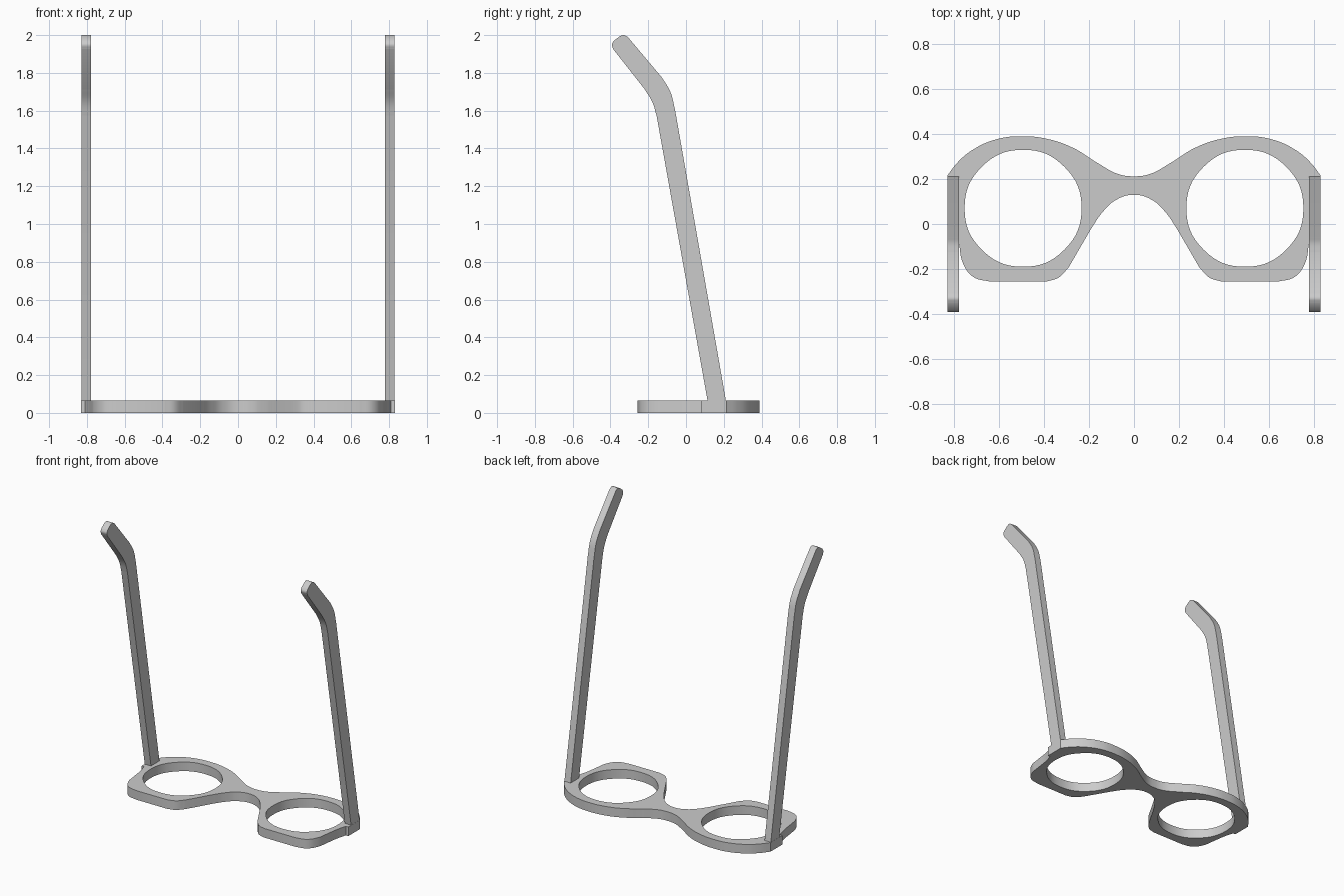
import bpy
from math import sin, cos, tau, pi

cube = bpy.data.objects.get("Cube")
if cube:
    bpy.data.objects.remove(cube, do_unlink=True)

grey = bpy.data.materials.new("plain grey")
grey.use_nodes = True
color = (0.6, 0.6, 0.6, 1)
grey.diffuse_color = color
grey.node_tree.nodes["Principled BSDF"].inputs["Base Color"].default_value = color


def plate(name, outlines, thickness, location, rotation=(0, 0, 0)):
    """Extruded flat shape; points flagged 'V' are corners, the rest are smooth."""
    curve = bpy.data.curves.new(name, "CURVE")
    curve.dimensions = "2D"
    curve.fill_mode = "BOTH"
    curve.extrude = thickness / 2
    curve.resolution_u = 8
    for points in outlines:
        spline = curve.splines.new("BEZIER")
        spline.bezier_points.add(len(points) - 1)
        spline.use_cyclic_u = True
        for bp, p in zip(spline.bezier_points, points):
            bp.co = (p[0], p[1], 0)
            kind = "VECTOR" if len(p) > 2 else "AUTO"
            bp.handle_left_type = bp.handle_right_type = kind
    obj = bpy.data.objects.new(name, curve)
    bpy.context.collection.objects.link(obj)
    obj.location, obj.rotation_euler = location, rotation
    bpy.ops.object.select_all(action="DESELECT")
    obj.select_set(True)
    bpy.context.view_layer.objects.active = obj
    bpy.ops.object.convert(target="MESH")
    obj = bpy.context.object
    obj.data.materials.clear()
    obj.data.materials.append(grey)
    bpy.ops.object.shade_smooth_by_angle(angle=pi / 6)
    return obj


# Front frame: half outline from the top of the bridge round to its underside
half = [(0.07, 0.222), (0.16, 0.27), (0.27, 0.338), (0.38, 0.377), (0.49, 0.39),
        (0.61, 0.377), (0.72, 0.328), (0.785, 0.273), (0.83, 0.215, "V"),
        (0.83, 0.08, "V"), (0.81, 0.08, "V"), (0.79, 0.0), (0.777, -0.09),
        (0.76, -0.175), (0.715, -0.235), (0.64, -0.256, "V"), (0.39, -0.256, "V"),
        (0.335, -0.238), (0.29, -0.192, "V"), (0.19, -0.02, "V"), (0.142, 0.05),
        (0.08, 0.107)]
mirrored = [(-p[0], *p[1:]) for p in reversed(half)]
outline = [(0, 0.212)] + half + [(0, 0.13)] + mirrored


def lens_hole(cx):
    return [(cx + 0.26 * cos(tau * i / 8), 0.07 + 0.26 * sin(tau * i / 8)) for i in range(8)]


plate("front_frame", [outline, lens_hole(0.493), lens_hole(-0.493)], 0.066, (0, 0, 0.033))

# Temple arms: side profile with a bent, rounded ear tip
arm = [(0.115, 0.06, "V"), (-0.155, 1.57, "V"), (-0.178, 1.645), (-0.22, 1.715, "V"),
       (-0.385, 1.925, "V"), (-0.392, 1.95), (-0.382, 1.97, "V"), (-0.35, 1.994, "V"),
       (-0.33, 2.0), (-0.308, 1.99, "V"), (-0.127, 1.775, "V"), (-0.083, 1.7),
       (-0.058, 1.605, "V"), (0.212, 0.06, "V")]
for side, x in (("left", 0.804), ("right", -0.804)):
    plate(side + "_temple_arm", [arm], 0.05, (x, 0, 0), (pi / 2, 0, pi / 2))
